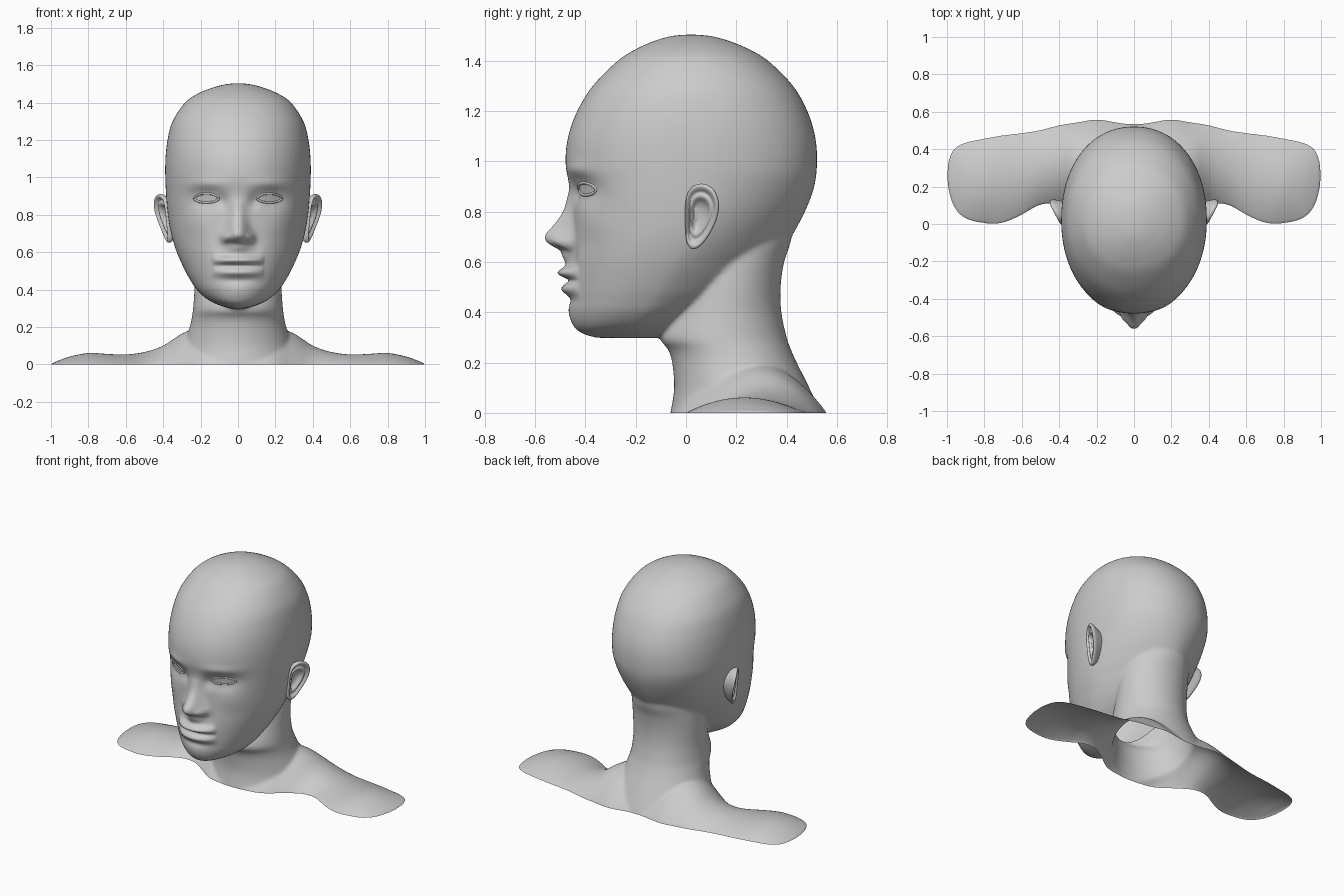
import bpy, bmesh, math
from mathutils import Vector
from mathutils.bvhtree import BVHTree

if "Cube" in bpy.data.objects:
    bpy.data.objects.remove(bpy.data.objects["Cube"])


def spline(rows, steps):
    """Catmull-Rom through rows of any width."""
    P = [Vector(r) for r in rows]
    out = []
    for i in range(len(P) - 1):
        a, b, c, d = P[max(i - 1, 0)], P[i], P[i + 1], P[min(i + 2, len(P) - 1)]
        for k in range(steps):
            t = k / steps
            out.append(0.5 * (2 * b + (c - a) * t + (2 * a - 5 * b + 4 * c - d) * t * t
                              + (3 * b - a - 3 * c + d) * t ** 3))
    return out + [P[-1]]


def lookup(curve, z):
    for p, q in zip(curve, curve[1:]):
        if p[0] >= z >= q[0]:
            return p.lerp(q, (p[0] - z) / max(p[0] - q[0], 1e-6))
    return None


def loft(bm, rings):
    vs = [[bm.verts.new(p) for p in r] for r in rings]
    n = len(vs[0])
    for a, b in zip(vs, vs[1:]):
        for i in range(n):
            bm.faces.new((a[i], a[(i + 1) % n], b[(i + 1) % n], b[i]))
    bm.faces.new(vs[0])
    bm.faces.new(vs[-1])


def oval(z, front, back, w, yc, nf=2.1, nb=2.1, seg=72):
    ring = []
    for i in range(seg):
        t = 2 * math.pi * i / seg
        c, s = math.cos(t), math.sin(t)
        e = 2 / (nf if c > 0 else nb)
        r = (yc - front) if c > 0 else (back - yc)
        ring.append((math.copysign(w * abs(s) ** e, s),
                     yc - math.copysign(r * abs(c) ** e, c), z))
    return ring


def make(name, bm):
    me = bpy.data.meshes.new(name)
    bm.to_mesh(me)
    ob = bpy.data.objects.new(name, me)
    bpy.context.collection.objects.link(ob)
    return ob


# Head slices: z, front y, back y, half width, y of widest point
head = [(1.503, .0, .04, .015, .02), (1.497, -.06, .10, .07, .02), (1.48, -.12, .165, .135, .02),
        (1.45, -.19, .24, .21, .02), (1.4, -.27, .325, .283, .02), (1.3, -.37, .425, .35, .02),
        (1.2, -.432, .482, .377, .02), (1.1, -.468, .513, .388, .02), (1.0, -.479, .521, .389, .02),
        (.9, -.464, .51, .384, .01), (.8, -.452, .473, .375, 0), (.7, -.454, .42, .358, -.02),
        (.6, -.462, .36, .328, -.05), (.5, -.463, .27, .283, -.1), (.45, -.462, .2, .255, -.13),
        (.4, -.461, .1, .222, -.16), (.35, -.447, .03, .168, -.2), (.32, -.422, -.02, .11, -.22),
        (.298, -.36, -.08, .04, -.22)]
# Neck slices, flaring into the back
neck = [(.85, .02, .42, .2, .2), (.7, .02, .42, .222, .18), (.6, .0, .39, .23, .18),
        (.5, -.02, .376, .233, .17), (.4, -.06, .379, .233, .16), (.3, -.10, .40, .24, .16),
        (.25, -.07, .418, .247, .18), (.2, -.055, .44, .258, .2), (.1, -.047, .49, .29, .23),
        (.0, -.062, .535, .32, .25), (-.1, -.08, .56, .34, .26)]
# Shoulder sections: x, front y, back y, height
shoulder = [(0, -.06, .53, .2), (.1, -.055, .545, .2), (.2, -.03, .56, .2), (.3, .04, .545, .165),
            (.4, .10, .53, .10), (.5, .10, .505, .066), (.6, .045, .49, .053), (.7, .003, .478, .056),
            (.8, .001, .46, .061), (.9, .025, .44, .042), (.96, .08, .41, .02),
            (.99, .16, .36, .008), (1.002, .24, .28, .003)]

bm = bmesh.new()
loft(bm, [oval(*r, nb=1.55 + .6 * min(max((r[0] - .6) / .35, 0), 1)) for r in spline(head, 5)])
loft(bm, [oval(*r, nf=2, nb=2) for r in spline(neck, 5)])
half = spline(shoulder, 4)
sections = [(-r[0], *r[1:]) for r in reversed(half[1:])] + [tuple(r) for r in half]
rings = []
for x, f, b, h in sections:
    ring = [(x, f - .02, -.1)]
    for k in range(29):
        t = k / 14 - 1
        ring.append((x, (f + b) / 2 + t * (b - f) / 2, h * (1 - t * t)))
    rings.append(ring + [(x, b + .02, -.1)])
loft(bm, rings)
bmesh.ops.recalc_face_normals(bm, faces=bm.faces)
bust = make("head_and_shoulders", bm)

# Fuse the parts into one soft skin
m = bust.modifiers.new("fuse", 'REMESH')
m.mode, m.voxel_size = 'VOXEL', .0085
m = bust.modifiers.new("soften", 'SMOOTH')
m.factor, m.iterations = .5, 14
dg = bpy.context.evaluated_depsgraph_get()
fused = bpy.data.meshes.new_from_object(bust.evaluated_get(dg))
bust.modifiers.clear()
bm = bmesh.new()
bm.from_mesh(fused)

# Open underside at z = 0
bmesh.ops.bisect_plane(bm, geom=bm.verts[:] + bm.edges[:] + bm.faces[:], dist=1e-5,
                       plane_co=(0, 0, 0), plane_no=(0, 0, 1), clear_inner=True)

# Face sculpting: nose ridge (z, depth, half width) and bumps (x, z, size x, size z, push back)
nose = spline([(.93, 0, .035), (.89, .003, .035), (.85, .017, .036), (.8, .037, .042), (.75, .071, .05),
               (.72, .098, .055), (.70, .107, .058), (.68, .10, .058), (.66, .07, .055),
               (.645, .042, .05), (.62, .03, .05), (.59, .012, .05), (.57, 0, .05)], 5)
bumps = [(.17, .885, .085, .05, .034), (.085, .87, .03, .04, .014), (.168, .885, .055, .03, -.014),
         (.17, .965, .10, .03, -.010), (.23, .76, .08, .07, -.010), (.064, .675, .024, .026, -.03),
         (.10, .63, .03, .05, .006), (0, .39, .07, .05, -.006), (0, .447, .08, .016, .006)]


def sculpt(x, z):
    a, d = abs(x), 0
    n = lookup(nose, z)
    if n:
        d -= n[1] * math.exp(-(a / n[2]) ** 2.4)
    for bx, bz, sx, sz, amp in bumps:
        d += amp * math.exp(-((a - bx) / sx) ** 2 - ((z - bz) / sz) ** 2)
    lip = max(0, 1 - (a / .14) ** 2) ** .7
    d -= lip * .05 * math.exp(-((z - .557) / .022) ** 2)
    d -= lip * .034 * math.exp(-((z - .493) / .024) ** 2)
    d += lip * .012 * math.exp(-((z - .527) / .008) ** 2)
    return d


for v in bm.verts:
    if v.co.y < -.2 and .33 < v.co.z < 1.1:
        w = min(max((-.2 - v.co.y) / .13, 0), 1)
        v.co.y += w * w * (3 - 2 * w) * sculpt(v.co.x, v.co.z)
bmesh.ops.smooth_vert(bm, verts=[v for v in bm.verts if v.co.y < -.3], factor=.4,
                      use_axis_x=True, use_axis_y=True, use_axis_z=True)
for f in bm.faces:
    f.smooth = True
tree = BVHTree.FromBMesh(bm)
bm.to_mesh(bust.data)


def mirrored(ob):
    ob.modifiers.new("mirror", 'MIRROR')


# Eyelids: almond loop of thin tube laid on the face
bm = bmesh.new()
path = []
for i in range(40):
    t = 2 * math.pi * i / 40
    x = .168 + .066 * math.cos(t)
    z = .887 + math.copysign(abs(math.sin(t)) ** 1.2, math.sin(t)) * (.027 if math.sin(t) > 0 else .022)
    hit = tree.ray_cast(Vector((x, -1, z)), Vector((0, 1, 0)))[0]
    path.append(Vector((x, hit.y + .001, z)))
tube = []
for i, p in enumerate(path):
    tan = (path[(i + 1) % 40] - path[i - 1]).normalized()
    side = tan.cross(Vector((0, 1, 0))).normalized()
    up = side.cross(tan)
    tube.append([bm.verts.new(p + .006 * (math.cos(k * math.pi / 4) * side + math.sin(k * math.pi / 4) * up))
                 for k in range(8)])
for i in range(40):
    for k in range(8):
        a, b = tube[i], tube[(i + 1) % 40]
        bm.faces.new((a[k], a[(k + 1) % 8], b[(k + 1) % 8], b[k])).smooth = True
bmesh.ops.recalc_face_normals(bm, faces=bm.faces)
mirrored(make("eyelids", bm))

# Ears: outline (y, z) scaled through rings of (scale, outward offset)
outline = [(-.003, .86), (.025, .905), (.07, .915), (.115, .89), (.134, .83), (.124, .77),
           (.095, .71), (.055, .655), (.015, .645), (-.003, .69), (-.003, .78)]
shell = [(.5, -.09), (.75, -.05), (.93, -.022), (1.02, -.006), (1.0, .008), (.9, .012), (.8, .002),
         (.72, -.008), (.62, .002), (.52, -.002), (.4, -.02), (.15, -.026)]
bm = bmesh.new()
rings = []
for s, off in shell:
    ring = []
    for y, z in outline:
        py, pz = .05 + (y - .05) * s, .79 + (z - .79) * s
        tall = min(max((pz - .65) / .22, 0), 1)
        ring.append((.362 + .022 * tall + (.25 + .27 * tall) * py + off, py - .3 * off * tall, pz))
    rings.append(ring)
loft(bm, rings)
bmesh.ops.recalc_face_normals(bm, faces=bm.faces)
for f in bm.faces:
    f.smooth = True
ear = make("ears", bm)
mirrored(ear)
ear.modifiers.new("round", 'SUBSURF').levels = 2
ear.modifiers["round"].render_levels = 2
